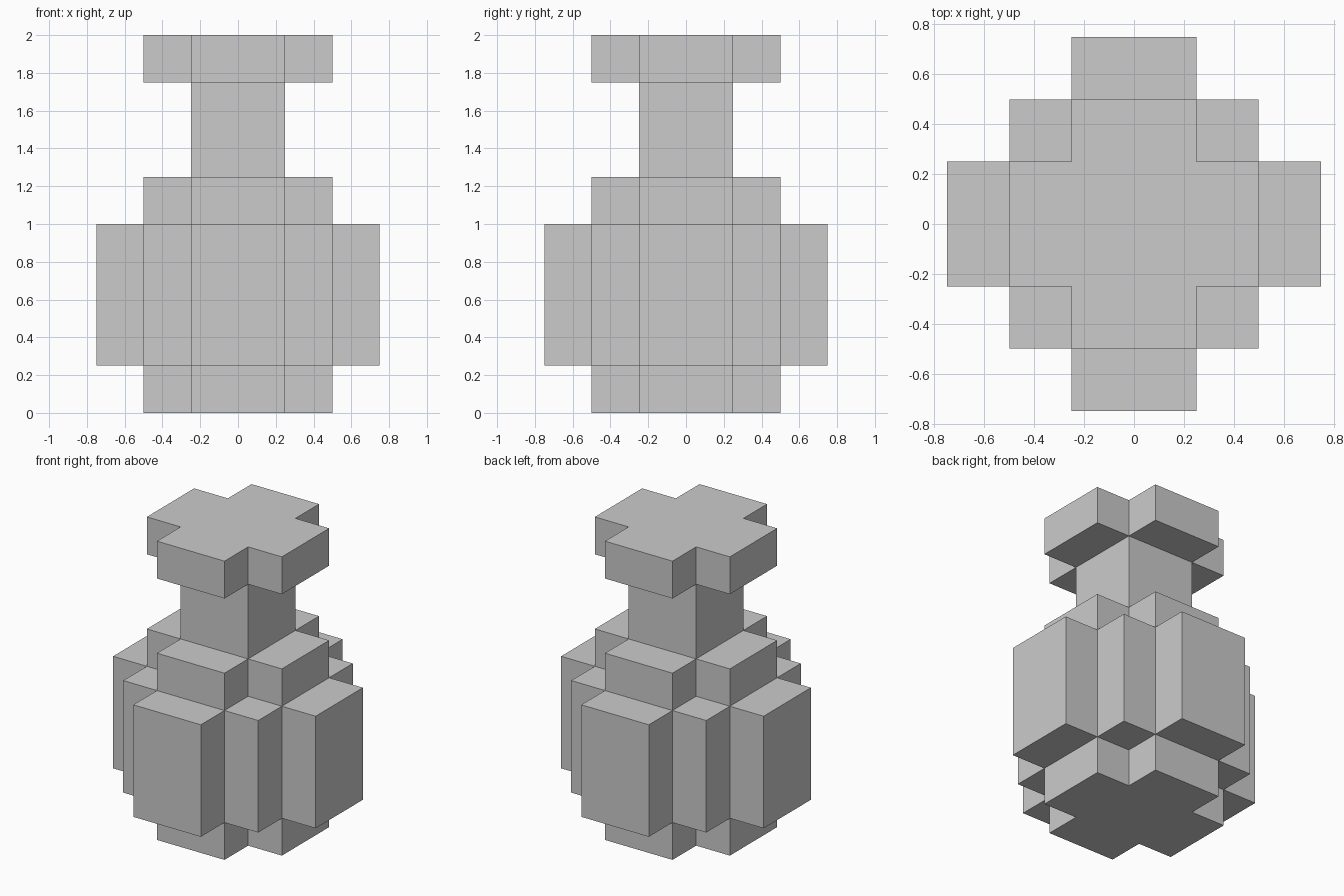
import bpy, bmesh, math
from mathutils import Vector

if "Cube" in bpy.data.objects:
    bpy.data.objects.remove(bpy.data.objects["Cube"])

U = 0.25  # block size


def cross(a, b):            # plus-shaped layer
    return a < 2 and b < 1


def stepped(a, b):          # square with four protruding arms
    return a < 2 or (a < 3 and b < 1)


def square(a, b):           # narrow square shaft
    return a < 1


# name, first layer, last layer (exclusive), cross-section
PARTS = [
    ("foot", 0, 1, cross),
    ("body", 1, 4, stepped),
    ("shoulder", 4, 5, cross),
    ("neck", 5, 7, square),
    ("rim", 7, 8, cross),
]

# Fill the block grid
filled = {}
for name, z0, z1, section in PARTS:
    for z in range(z0, z1):
        for x in range(-3, 3):
            for y in range(-3, 3):
                ax, ay = abs(x + 0.5), abs(y + 0.5)
                if section(max(ax, ay), min(ax, ay)):
                    filled[(x, y, z)] = name


def build_part(name):
    """Skin the exposed block sides of one part and merge flat areas."""
    bm = bmesh.new()
    for cell in [c for c, n in filled.items() if n == name]:
        centre = Vector(cell) + Vector((0.5, 0.5, 0.5))
        for k in range(3):
            for s in (-1, 1):
                near = list(cell)
                near[k] += s
                if tuple(near) in filled:
                    continue
                corners = []
                for du, dv in ((-1, -1), (1, -1), (1, 1), (-1, 1)):
                    p = centre.copy()
                    p[k] += s * 0.5
                    p[(k + 1) % 3] += du * 0.5
                    p[(k + 2) % 3] += dv * 0.5
                    corners.append(bm.verts.new(p * U))
                bm.faces.new(corners if s > 0 else corners[::-1])
    bmesh.ops.remove_doubles(bm, verts=bm.verts, dist=1e-4)
    bmesh.ops.dissolve_limit(bm, angle_limit=math.radians(1),
                             verts=bm.verts, edges=bm.edges)
    mesh = bpy.data.meshes.new(name)
    bm.to_mesh(mesh)
    bm.free()
    bpy.context.collection.objects.link(bpy.data.objects.new(name, mesh))


for part in PARTS:
    build_part(part[0])
